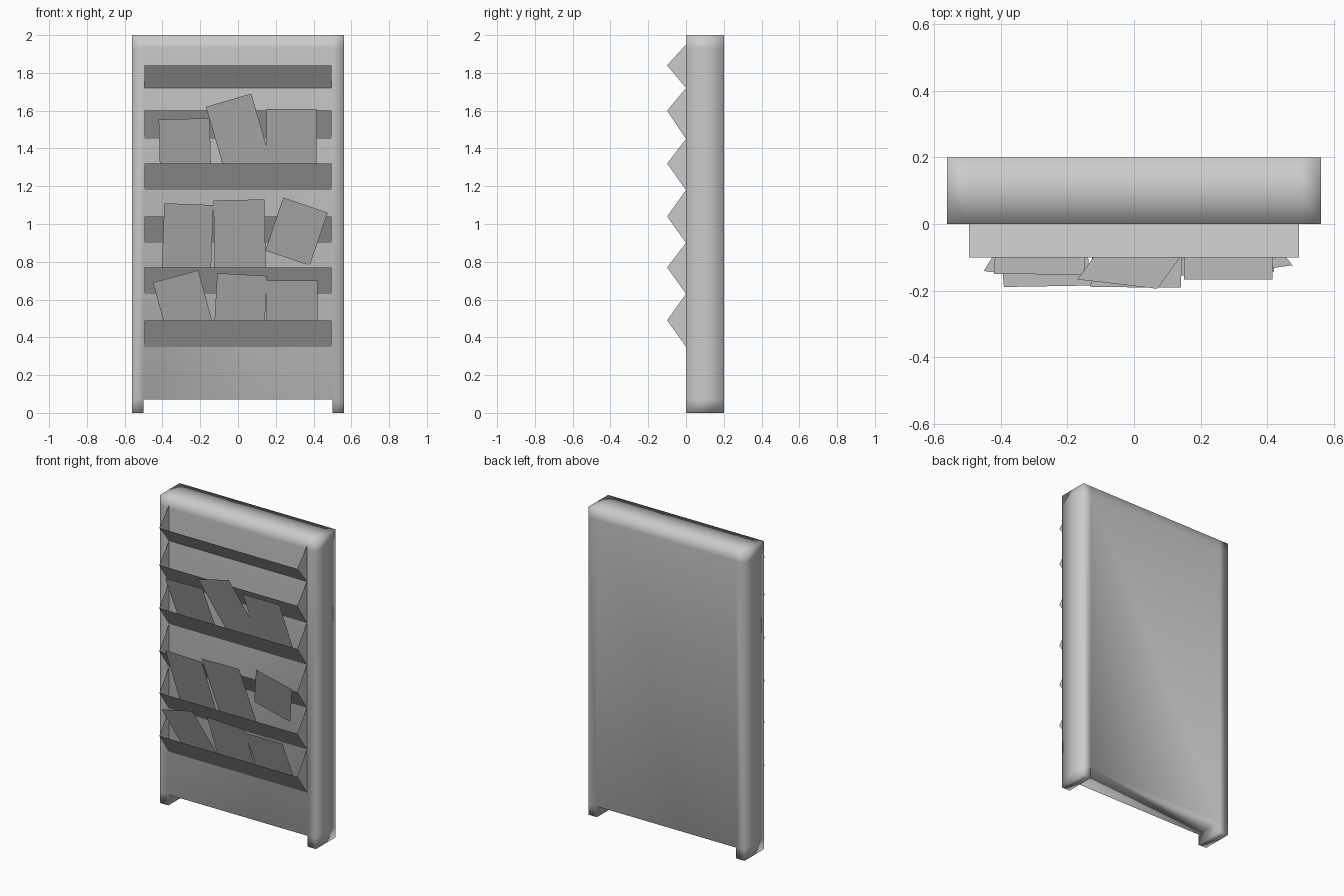
import bpy, bmesh

if "Cube" in bpy.data.objects:
    bpy.data.objects.remove(bpy.data.objects["Cube"])


def add_object(name, bm, smooth=False):
    mesh = bpy.data.meshes.new(name)
    bm.to_mesh(mesh)
    bm.free()
    for p in mesh.polygons:
        p.use_smooth = smooth
    obj = bpy.data.objects.new(name, mesh)
    bpy.context.collection.objects.link(obj)
    return obj


def sheet(name, points, faces):
    bm = bmesh.new()
    vs = [bm.verts.new(p) for p in points]
    for f in faces:
        bm.faces.new([vs[i] for i in f])
    return add_object(name, bm)


# Cabinet: front outline with two feet, extruded back, softly shaded
bm = bmesh.new()
xs, zs = (-0.56, -0.5, 0.5, 0.56), (0, 0.07, 1.93, 2.0)
grid = [[bm.verts.new((x, 0, z)) for z in zs] for x in xs]
for i in range(3):
    for k in range(3):
        if (i, k) != (1, 0):
            bm.faces.new((grid[i][k], grid[i + 1][k], grid[i + 1][k + 1], grid[i][k + 1]))
res = bmesh.ops.extrude_face_region(bm, geom=bm.faces[:], use_keep_orig=True)
new = [g for g in res["geom"] if isinstance(g, bmesh.types.BMVert)]
bmesh.ops.translate(bm, verts=new, vec=(0, 0.2, 0))
bmesh.ops.bisect_plane(bm, geom=bm.verts[:] + bm.edges[:] + bm.faces[:],
                       plane_co=(0, 0.1, 0), plane_no=(0, 1, 0))
bmesh.ops.recalc_face_normals(bm, faces=bm.faces[:])
add_object("cabinet", bm, smooth=True)

# Open pockets: sloping front panel with a triangular cheek at each end
W = 0.495
for n, (top, lip, bottom) in enumerate([(1.95, 1.84, 1.72), (1.72, 1.60, 1.45),
                                        (1.45, 1.32, 1.18), (1.18, 1.04, 0.90),
                                        (0.90, 0.77, 0.63), (0.63, 0.49, 0.35)]):
    pts = [(s * W, y, z) for s in (-1, 1) for y, z in ((0, top), (-0.1, lip), (0, bottom))]
    sheet(f"pocket_{n + 1}", pts, [(2, 5, 4, 1), (0, 2, 1), (3, 4, 5)])

# Magazines: top-left x,z / top-right x,z / lowest z / lean
magazines = [
    (-0.42, 1.553, -0.15, 1.56, 1.22, 0.43),
    (-0.17, 1.62, 0.07, 1.69, 1.22, 0.40),
    (0.15, 1.61, 0.415, 1.61, 1.22, 0.41),
    (-0.39, 1.11, -0.13, 1.10, 0.69, 0.435),
    (-0.13, 1.125, 0.14, 1.13, 0.69, 0.42),
    (0.24, 1.14, 0.475, 1.06, 0.78, 0.42),
    (-0.45, 0.69, -0.21, 0.755, 0.39, 0.45),
    (-0.11, 0.74, 0.155, 0.725, 0.39, 0.44),
    (0.15, 0.70, 0.42, 0.70, 0.39, 0.44),
]
for n, (x0, z0, x1, z1, low, lean) in enumerate(magazines):
    dx, dz = x1 - x0, z1 - z0
    h = (min(z0, z1) - low) / dx
    flat = [(x0 + dz * h, z0 - dx * h), (x1 + dz * h, z1 - dx * h), (x1, z1), (x0, z0)]
    sheet(f"magazine_{n + 1}",
          [(x, -0.006 - lean * (z - low), z) for x, z in flat], [(0, 1, 2, 3)])
